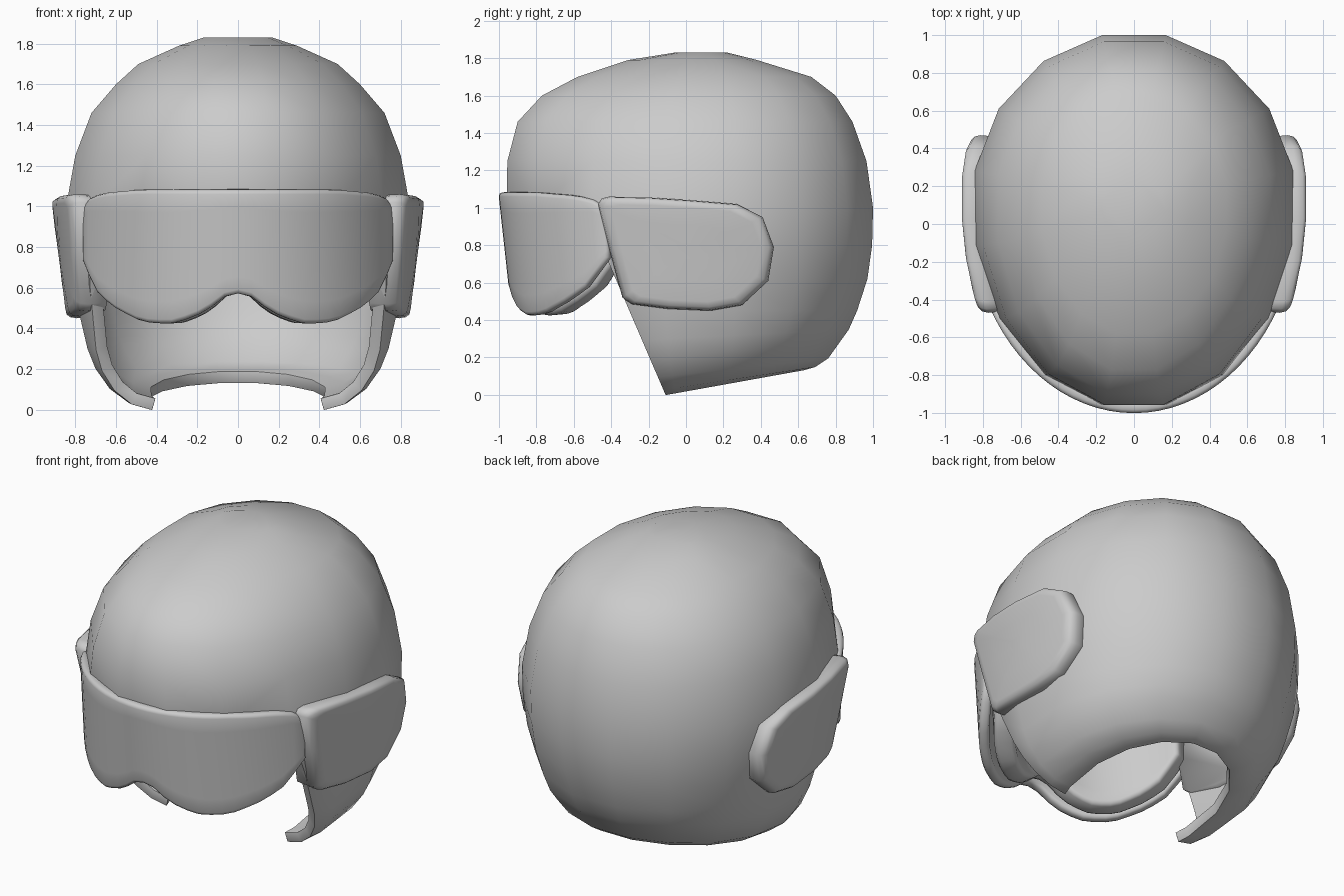
import bpy, bmesh
from math import sin, cos, pi, radians, asin

if "Cube" in bpy.data.objects:
    bpy.data.objects.remove(bpy.data.objects["Cube"])


def lerp_table(table, t):
    for (a, va), (b, vb) in zip(table, table[1:]):
        if t <= b:
            return va + (vb - va) * (t - a) / (b - a)
    return table[-1][1]


def grid_mesh(rows, closed=False, cap_first=False, cap_last=False):
    """Bridge rows of points with quads, facing outward for top-to-bottom rows."""
    bm = bmesh.new()
    vs = [[bm.verts.new(p) for p in row] for row in rows]
    n = len(rows[0])
    for r0, r1 in zip(vs, vs[1:]):
        for i in range(n if closed else n - 1):
            j = (i + 1) % n
            bm.faces.new((r0[i], r1[i], r1[j], r0[j]))
    if cap_first:
        bm.faces.new(vs[0])
    if cap_last:
        bm.faces.new(vs[-1][::-1])
    return bm


def finish(name, bm, thickness=0, bevel=0.02):
    me = bpy.data.meshes.new(name)
    bm.to_mesh(me)
    bm.free()
    ob = bpy.data.objects.new(name, me)
    bpy.context.collection.objects.link(ob)
    for p in me.polygons:
        p.use_smooth = True
    if thickness:
        s = ob.modifiers.new("thickness", 'SOLIDIFY')
        s.thickness, s.offset = thickness, -1
        b = ob.modifiers.new("round_rim", 'BEVEL')
        b.width, b.segments = bevel, 2
        b.limit_method, b.angle_limit = 'ANGLE', radians(60)
    return ob


# Helmet shell: rings of (z, tilt, half width, front y, back y)
RINGS = [
    (1.83, 0, .17, -.06, .22), (1.79, 0, .29, -.31, .38),
    (1.70, 0, .49, -.58, .67), (1.60, 0, .60, -.77, .80),
    (1.46, 0, .72, -.90, .89), (1.25, 0, .80, -.955, .965),
    (1.00, 0, .845, -.96, 1.0), (.80, 0, .84, -.96, .995),
    (.62, 0, .815, -.95, .97), (.45, 0, .775, -.93, .915),
    (.30, .05, .74, -.90, .87), (.20, .10, .70, -.85, .83),
    (.10, .11, .63, -.78, .76), (.03, .15, .54, -.70, .69),
    (.0, .18, .44, -.60, .63),
]
SIDES = 16
fit = 1 / cos(pi / SIDES)
rows = []
for z, tilt, a, yf, yb in RINGS:
    row = []
    for i in range(SIDES):
        t = 2 * pi * (i + .5) / SIDES
        depth = (.1 - yf) if cos(t) > 0 else (yb - .1)
        y = .1 - depth * fit * cos(t)
        row.append((a * fit * sin(t), y, z + tilt * (y + .1)))
    rows.append(row)
bm = grid_mesh(rows, closed=True, cap_first=True)

# Face opening: slanted cut below the brow ring
low = [f for f in bm.faces if f.calc_center_median().z < 1.0]
geom = list({v for f in low for v in f.verts}) + list({e for f in low for e in f.edges}) + low
bmesh.ops.bisect_plane(bm, geom=geom, plane_co=(0, -.11, 0), plane_no=(0, 1, .43))
cut = []
for f in bm.faces:
    c = f.calc_center_median()
    if c.z < 1.0 and c.y + .11 + .43 * c.z < 0:
        cut.append(f)
bmesh.ops.delete(bm, geom=cut, context='FACES')
bmesh.ops.remove_doubles(bm, verts=bm.verts, dist=.015)
finish("helmet_shell", bm, .06)


# Goggles: curved sheets bounded by a top and a bottom outline over |x|
TOP = [(0, 1.08), (.5, 1.08), (.68, 1.065), (.74, 1.04), (.78, .98)]
BOTTOM = [(0, .57), (.06, .56), (.14, .50), (.22, .455), (.34, .42), (.48, .43),
          (.6, .49), (.69, .56), (.74, .66), (.78, .76)]


def goggle_sheet(name, a, b, drop, thickness, bevel):
    cols, levels = 28, 6
    end = asin(.77 / .88)
    rows = []
    for r in range(levels + 1):
        row = []
        for i in range(cols + 1):
            t = end * (2 * i / cols - 1)
            key = abs(.88 * sin(t))
            top, low = lerp_table(TOP, key) - drop, lerp_table(BOTTOM, key)
            z = top + (low - top) * r / levels
            lean = 1 - .1 * (1.05 - z)
            row.append((a * sin(t), .1 - b * lean * cos(t), z))
        rows.append(row)
    finish(name, grid_mesh(rows), thickness, bevel)


goggle_sheet("goggle_lens", .88, 1.10, 0, .06, .02)
goggle_sheet("goggle_foam", .80, 1.0, .08, .12, .025)

# Ear pads: side outline as (y, z), curved outward face with rounded rim
PAD = [(-.47, 1.02), (-.45, 1.05), (-.41, 1.06), (-.2, 1.055), (.03, 1.04), (.27, 1.02),
       (.41, .95), (.47, .79), (.44, .61), (.30, .48), (.13, .45), (-.1, .46),
       (-.29, .485), (-.34, .52), (-.41, .78)]
PAD_RINGS = [(.98, .15), (1, .05), (.985, .02), (.94, .003), (.85, 0), (.5, 0), (.15, 0)]
for side, label in ((1, "left"), (-1, "right")):
    rows = []
    for scale, inset in PAD_RINGS:
        row = []
        for y, z in PAD:
            y, z = .02 + (y - .02) * scale, .77 + (z - .77) * scale
            x = .92 - .13 * (1.04 - z) - .25 * (y - .15) ** 2 - inset
            row.append((side * x, y, z))
        rows.append(row)
    bm = grid_mesh(rows, closed=True, cap_first=True, cap_last=True)
    bmesh.ops.recalc_face_normals(bm, faces=bm.faces)
    finish("ear_pad_" + label, bm)
